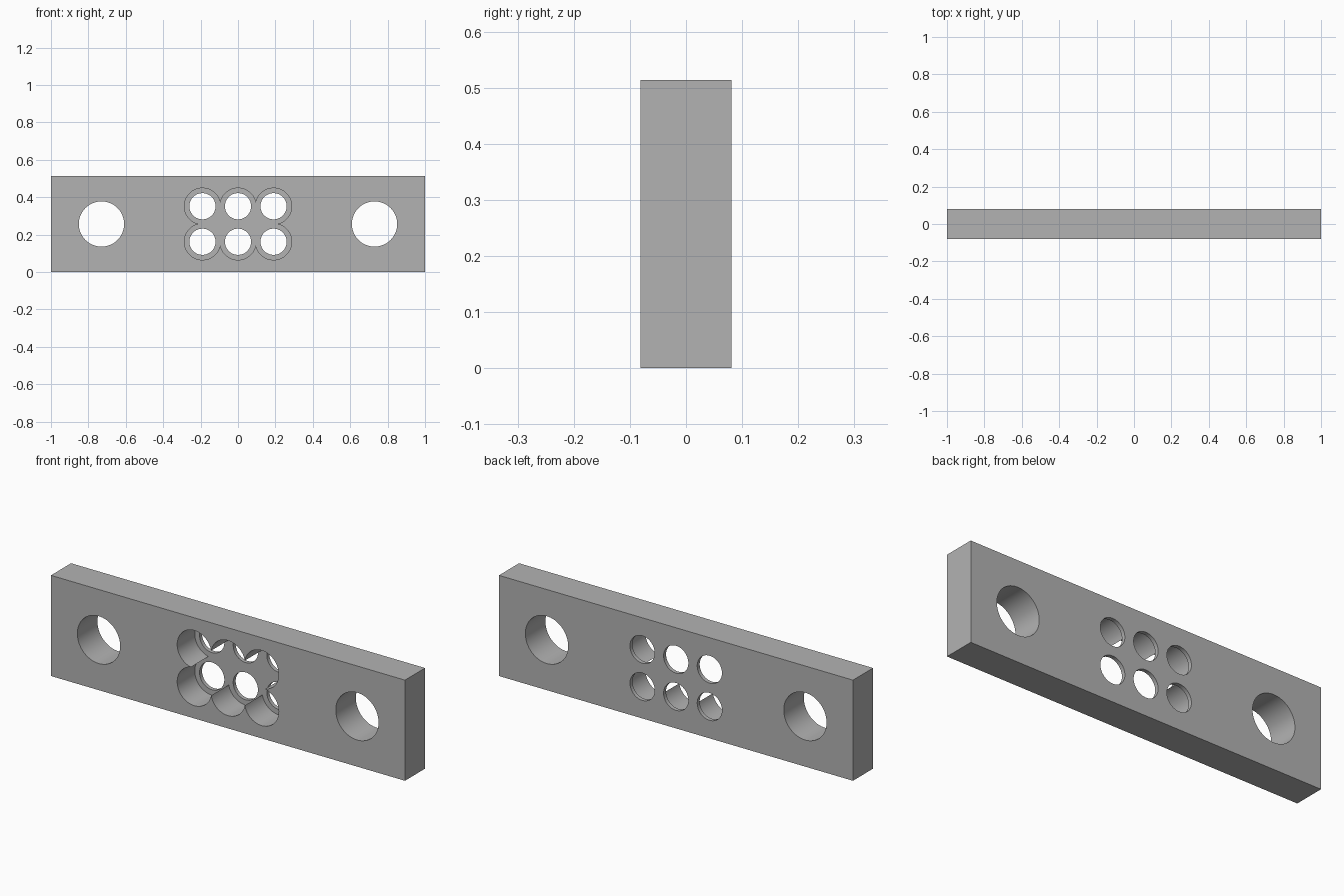
import bpy
import math

LENGTH, THICK, HEIGHT = 2.0, 0.162, 0.514
MID = HEIGHT / 2
PITCH = 0.19            # spacing of the small holes
FLOOR = THICK / 2 - 0.02  # y of the pocket floor

old = bpy.data.objects.get("Cube")
if old:
    bpy.data.objects.remove(old, do_unlink=True)

grey = bpy.data.materials.new("mid grey")
grey.use_nodes = True
colour = (0.45, 0.45, 0.45, 1)
grey.diffuse_color = colour
grey.node_tree.nodes["Principled BSDF"].inputs["Base Color"].default_value = colour


def box(name, size, location):
    bpy.ops.mesh.primitive_cube_add(size=1, location=location)
    ob = bpy.context.object
    ob.name = name
    ob.scale = size
    bpy.ops.object.transform_apply(location=True, rotation=True, scale=True)
    ob.data.materials.append(grey)
    return ob


def rod(name, radius, x, z, y0, y1):
    """Cylinder along y between y0 and y1."""
    bpy.ops.mesh.primitive_cylinder_add(
        vertices=64, radius=radius, depth=y1 - y0,
        location=(x, (y0 + y1) / 2, z), rotation=(math.pi / 2, 0, 0))
    ob = bpy.context.object
    ob.name = name
    bpy.ops.object.transform_apply(location=True, rotation=True, scale=True)
    ob.data.materials.append(grey)
    return ob


def cut(target, cutter):
    """Subtract the cutter from the target and discard it."""
    mod = target.modifiers.new("cut", 'BOOLEAN')
    mod.operation = 'DIFFERENCE'
    mod.solver = 'EXACT'
    mod.object = cutter
    bpy.context.view_layer.objects.active = target
    bpy.ops.object.modifier_apply(modifier=mod.name)
    bpy.data.objects.remove(cutter, do_unlink=True)


plate = box("mounting_plate", (LENGTH, THICK, HEIGHT), (0, 0, MID))

# Large bolt hole at each end
for side in (-1, 1):
    cut(plate, rod("bolt_hole", 0.121, side * 0.73, MID, -0.2, 0.2))

# Front pocket: open centre plus a counterbore around each small hole
depth = FLOOR + 0.2
cut(plate, box("pocket_centre", (2 * PITCH, depth, PITCH), (0, FLOOR - depth / 2, MID)))
centres = [(i * PITCH, MID + j * PITCH / 2) for i in (-1, 0, 1) for j in (-1, 1)]
for x, z in centres:
    cut(plate, rod("counterbore", 0.097, x, z, -0.2, FLOOR))

# Small through holes
for x, z in centres:
    cut(plate, rod("small_hole", 0.07, x, z, -0.2, 0.2))

# Smooth bores, sharp rims
bpy.ops.object.select_all(action='DESELECT')
plate.select_set(True)
bpy.context.view_layer.objects.active = plate
bpy.ops.object.shade_smooth_by_angle(angle=math.radians(30))
